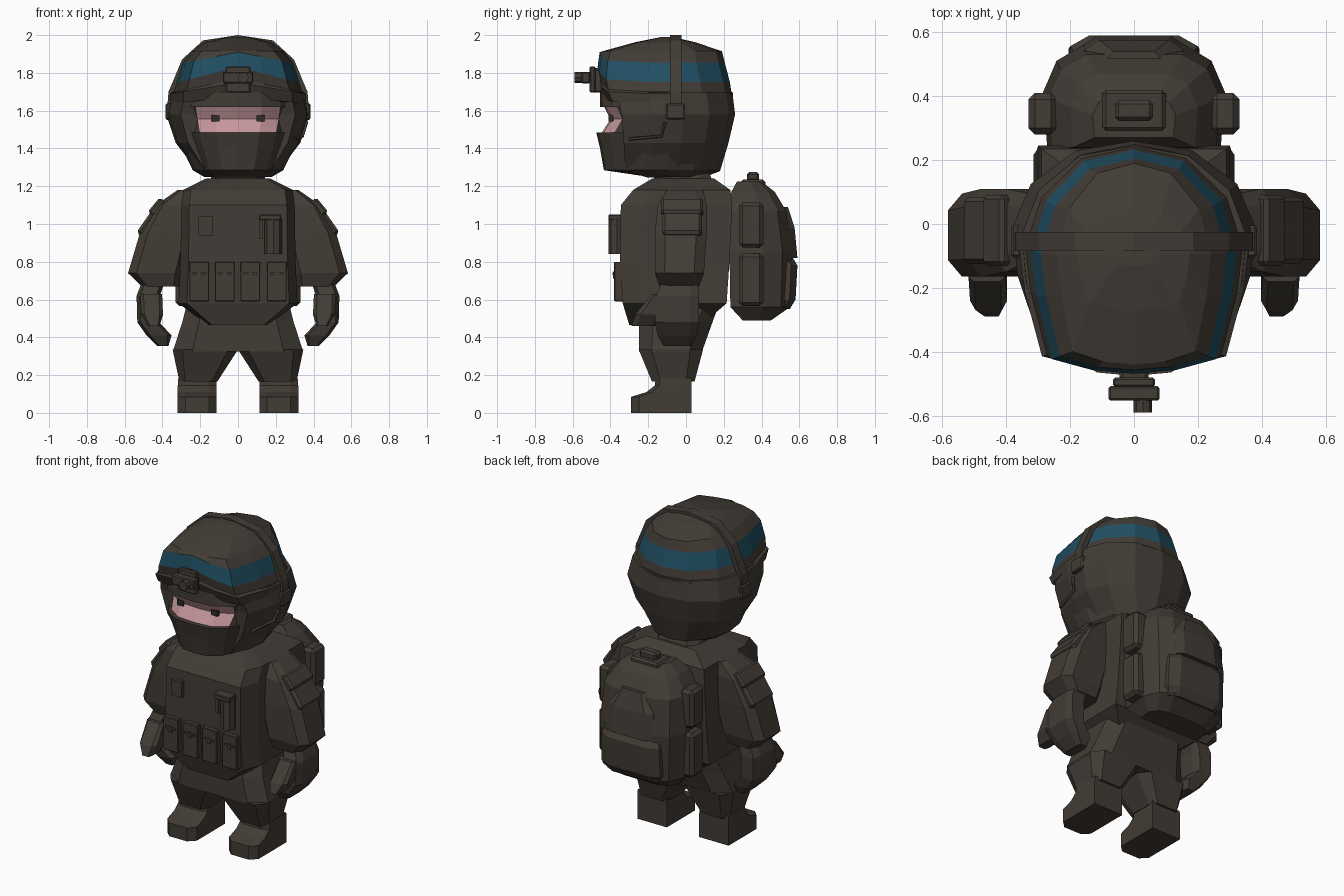
import bpy, bmesh, math
from mathutils import Matrix

if "Cube" in bpy.data.objects:
    bpy.data.objects.remove(bpy.data.objects["Cube"])


def material(name, rgb):
    m = bpy.data.materials.new(name)
    m.use_nodes = True
    m.diffuse_color = (*rgb, 1)
    bsdf = m.node_tree.nodes["Principled BSDF"]
    bsdf.inputs["Base Color"].default_value = (*rgb, 1)
    bsdf.inputs["Roughness"].default_value = 0.9
    return m


CLOTH = material("dark brown cloth", (0.055, 0.045, 0.036))
BLUE = material("blue band", (0.015, 0.08, 0.125))
SKIN = material("pink skin", (0.56, 0.31, 0.33))
EYE = material("dark eye", (0.03, 0.026, 0.024))

# Half outlines, front to back, on a unit square; mirrored when lofted
BOX = [(0, -1), (.7, -1), (1, -.6), (1, .6), (.7, 1), (0, 1)]
TORSO = [(0, -1), (.86, -1), (1, -.6), (1, 1), (0, 1)]
PACK = [(0, -1), (.95, -1), (1, .1), (.85, .7), (.56, 1), (0, 1)]
SOLE = [(0, -1), (.6, -1), (1, -.75), (1, 1), (0, 1)]
HELMET = [(0, -1), (.4, -.97), (.8, -.87), (.95, -.3), (1, .1), (.85, .55), (.48, .9), (0, 1)]
FACE = [(0, -1), (.35, -.97), (.62, -.8), (.93, -.3), (1, .1), (.85, .55), (.48, .9), (0, 1)]
SHELL = [(0, -1), (.8, -1), (.96, -.4), (1, .1), (.85, .55), (.48, .9), (0, 1)]


def finish(name, bm, mats):
    bmesh.ops.recalc_face_normals(bm, faces=bm.faces)
    mesh = bpy.data.meshes.new(name)
    bm.to_mesh(mesh)
    bm.free()
    for m in mats:
        mesh.materials.append(m)
    ob = bpy.data.objects.new(name, mesh)
    bpy.context.scene.collection.objects.link(ob)
    return ob


def loft(name, half, levels, mats=(CLOTH,), rule=None, side=1):
    """Stack outlines; a level is z, centre x, half width, front y, back y, front arch."""
    outline = half + [(-x, y) for x, y in half[-2:0:-1]]
    bm = bmesh.new()
    rings = []
    for z, cx, sx, y0, y1, *arch in levels:
        lift = arch[0] if arch else 0
        rings.append([bm.verts.new((side * cx + x * sx, (y0 + y1) / 2 + y * (y1 - y0) / 2,
                                    z + lift * max(0, -y) * (1 - abs(x)))) for x, y in outline])
    n = len(outline)
    for k in range(len(rings) - 1):
        for i in range(n):
            j = (i + 1) % n
            f = bm.faces.new((rings[k][i], rings[k][j], rings[k + 1][j], rings[k + 1][i]))
            if rule:
                f.material_index = rule(k, min(i, n - 1 - i))
    bm.faces.new(rings[0][::-1])
    bm.faces.new(rings[-1])
    return finish(name, bm, mats)


def box(name, centre, size, bevel=0.0, tilt=(0, 'X'), mat=CLOTH):
    bm = bmesh.new()
    bmesh.ops.create_cube(bm, size=1, matrix=Matrix.Diagonal((*size, 1)))
    if bevel:
        bmesh.ops.bevel(bm, geom=bm.edges[:], offset=bevel, segments=1, affect='EDGES')
    bm.transform(Matrix.Translation(centre) @ Matrix.Rotation(math.radians(tilt[0]), 4, tilt[1]))
    return finish(name, bm, [mat])


def cylinder(name, centre, radius, depth, axis='Z', sides=8):
    bm = bmesh.new()
    bmesh.ops.create_cone(bm, cap_ends=True, segments=sides, radius1=radius, radius2=radius, depth=depth)
    turn = Matrix.Rotation(math.pi / 2, 4, 'X') if axis == 'Y' else Matrix()
    bm.transform(Matrix.Translation(centre) @ turn)
    return finish(name, bm, [CLOTH])


# Masked head with a recessed eye opening
loft("masked_head", FACE, [
    (1.25, 0, .18, -.20, .08), (1.285, 0, .24, -.435, .18), (1.40, 0, .295, -.455, .20),
    (1.485, 0, .33, -.475, .22), (1.485, 0, .325, -.445, .22), (1.555, 0, .345, -.40, .22),
    (1.625, 0, .36, -.435, .22), (1.62, 0, .365, -.455, .22), (1.70, 0, .34, -.455, .22)],
    (CLOTH, SKIN), lambda k, i: int(k in (4, 5) and i < 2))
for s in (1, -1):
    box("eye", (s * .12, -.397, 1.56), (.042, .024, .034), mat=EYE)

# Rear shell covering ears and nape
loft("head_shell", SHELL, [
    (1.245, 0, .13, -.20, .09), (1.28, 0, .215, -.32, .18), (1.43, 0, .33, -.33, .225),
    (1.58, 0, .38, -.34, .26), (1.70, 0, .35, -.37, .245)])

# Helmet dome with its painted band
loft("helmet", HELMET, [
    (1.64, 0, .36, -.43, .25, .03), (1.69, 0, .36, -.46, .25, .06), (1.70, 0, .34, -.455, .24, .07),
    (1.752, 0, .322, -.468, .232, .08), (1.855, 0, .29, -.457, .205, .055),
    (1.915, 0, .24, -.44, .19), (1.962, 0, .175, -.27, .05), (1.99, 0, .06, -.13, -.07)],
    (CLOTH, BLUE), lambda k, i: int(k == 3))

# Strap over the helmet, built as a closed ribbon
path = [(.38, 1.55), (.368, 1.70), (.338, 1.77), (.297, 1.87), (.185, 1.972), (0, 2.0)]
path += [(-x, z) for x, z in path[-2::-1]]
bm = bmesh.new()
loops = []
for x, z in path:
    inner = (x * .93, 1.55 + (z - 1.55) * .93)
    loops.append([bm.verts.new((px, y, pz)) for px, pz, y in (
        (x, z, -.085), (x, z, -.025), (*inner, -.025), (*inner, -.085))])
for a, b in zip(loops, loops[1:]):
    for i in range(4):
        bm.faces.new((a[i], a[(i + 1) % 4], b[(i + 1) % 4], b[i]))
bm.faces.new(loops[0])
bm.faces.new(loops[-1][::-1])
finish("helmet_strap", bm, [CLOTH])
for s in (1, -1):
    box("strap_buckle", (s * .367, -.055, 1.595), (.035, .10, .085), .008)

# Cable along the left cheek
curve = bpy.data.curves.new("cheek_cable", 'CURVE')
curve.dimensions = '3D'
curve.bevel_depth, curve.bevel_resolution = .009, 0
spline = curve.splines.new('POLY')
route = [(.365, -.11, 1.54), (.342, -.13, 1.465), (.30, -.30, 1.45)]
spline.points.add(len(route) - 1)
for p, co in zip(spline.points, route):
    p.co = (*co, 1)
curve.materials.append(CLOTH)
bpy.context.scene.collection.objects.link(bpy.data.objects.new("cheek_cable", curve))

# Headlamp
box("lamp_mount", (0, -.475, 1.76), (.09, .07, .13), .01)
box("lamp_body", (0, -.53, 1.775), (.16, .045, .06), .006)
box("lamp_plate", (0, -.495, 1.765), (.13, .03, .14), .006)
cylinder("lamp_lens", (.028, -.565, 1.775), .029, .05, 'Y')

# Neck and torso
loft("neck", BOX, [(1.20, 0, .16, -.18, .15), (1.28, 0, .13, -.16, .12)])
loft("vest", TORSO, [
    (.465, 0, .16, -.30, .08), (.58, 0, .315, -.335, .215), (.80, 0, .305, -.35, .23),
    (1.10, 0, .30, -.345, .245), (1.18, 0, .29, -.28, .235), (1.24, 0, .17, -.18, .15)])

# Chest gear
for x in (-.205, -.07, .065, .205):
    box("magazine_pouch", (x, -.355, .695), (.105, .05, .21), .004)
    box("pouch_tab", (x, -.381, .73), (.018, .012, .035))
    box("pouch_tab_bar", (x, -.382, .736), (.07, .012, .012))
box("chest_patch", (-.172, -.35, .99), (.075, .04, .10))
cylinder("radio", (.187, -.365, .935), .046, .19)
box("radio_clip", (.17, -.375, 1.035), (.115, .07, .03), .004)
box("radio_arm", (.122, -.36, .98), (.02, .05, .12))

# Trouser seat
loft("trouser_seat", BOX, [
    (.325, 0, .345, -.25, .085), (.48, 0, .295, -.25, .14), (.60, 0, .265, -.22, .185)])

for s in (1, -1):
    # Trouser legs and boots
    loft("trouser_leg", BOX, [(.165, .21, .10, -.18, .045), (.335, .173, .173, -.25, .09)], side=s)
    loft("boot", SOLE, [
        (0, .216, .103, -.29, .03), (.085, .216, .103, -.29, .03), (.11, .216, .103, -.21, .03),
        (.145, .216, .103, -.165, .03), (.185, .216, .10, -.16, .03)], side=s)
    # Sleeve, glove and fingers
    loft("sleeve", BOX, [
        (.67, .41, .10, -.14, .07), (.74, .435, .147, -.165, .095), (.95, .38, .14, -.165, .11),
        (1.10, .32, .115, -.15, .11), (1.18, .26, .06, -.10, .09)], side=s)
    loft("glove", BOX, [
        (.355, .398, .03, -.12, .03), (.41, .418, .066, -.15, .055), (.48, .475, .058, -.165, .07),
        (.62, .475, .062, -.16, .07), (.69, .45, .06, -.13, .06)], side=s)
    loft("fingers", BOX, [
        (.46, .445, .03, -.29, -.16), (.52, .455, .058, -.27, -.12), (.63, .46, .058, -.18, -.10)], side=s)
    # Shoulder pocket with flap
    box("shoulder_pocket", (s * .455, -.02, 1.03), (.22, .21, .05), .015, (s * 55, 'Y'))
    box("shoulder_flap", (s * .425, -.02, 1.085), (.10, .22, .055), .012, (s * 50, 'Y'))

# Backpack
loft("backpack", PACK, [
    (.49, 0, .21, .30, .45), (.56, 0, .27, .235, .55), (.85, 0, .285, .23, .56),
    (1.07, 0, .27, .23, .53), (1.17, 0, .20, .24, .47), (1.225, 0, .13, .27, .40)])
loft("lower_pack_pocket", BOX, [
    (.55, 0, .18, .42, .55), (.60, 0, .205, .42, .58), (.78, 0, .20, .42, .59), (.83, 0, .18, .42, .56)])
loft("upper_pack_panel", BOX, [
    (.82, 0, .165, .42, .59), (.98, 0, .155, .42, .575), (1.09, 0, .09, .40, .54)])
box("pack_handle", (0, .355, 1.25), (.12, .065, .05), .012)
box("pack_handle_base", (0, .355, 1.215), (.20, .13, .04), .012)
for s in (1, -1):
    for z, h in ((.995, .24), (.705, .28)):
        box("side_pouch", (s * .285, .345, z), (.09, .13, h), .02)
